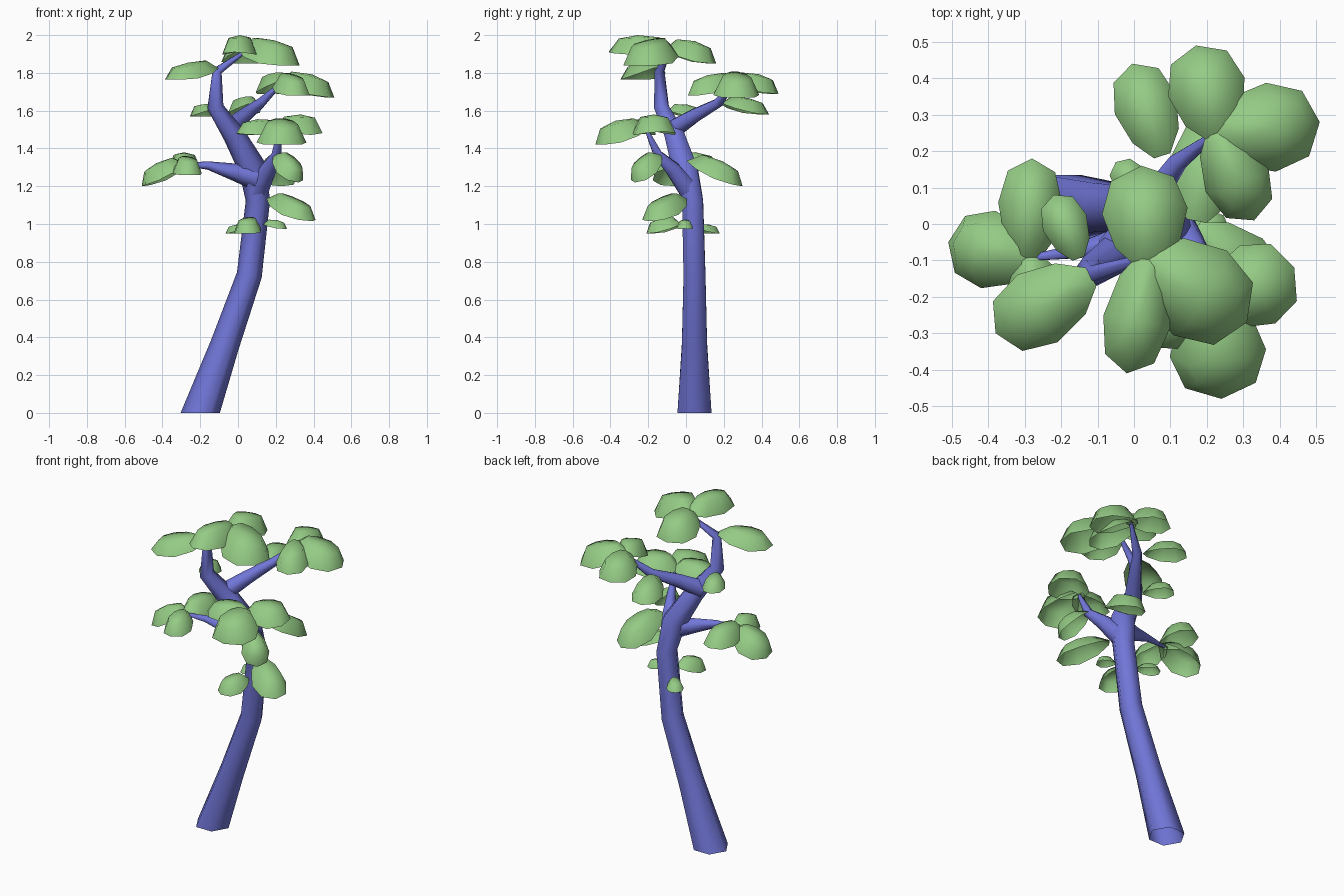
import bpy, bmesh, math
from mathutils import Vector

if "Cube" in bpy.data.objects:
    bpy.data.objects.remove(bpy.data.objects["Cube"])


def material(name, colour):
    m = bpy.data.materials.new(name)
    m.diffuse_color = (*colour, 1)
    m.use_nodes = True
    m.node_tree.nodes["Principled BSDF"].inputs["Base Color"].default_value = m.diffuse_color
    return m


BARK = material("blue bark", (0.165, 0.18, 0.68))
LEAF = material("soft green", (0.30, 0.60, 0.235))


def finish(name, bm, mat):
    me = bpy.data.meshes.new(name)
    bm.to_mesh(me)
    bm.free()
    me.materials.append(mat)
    ob = bpy.data.objects.new(name, me)
    bpy.context.collection.objects.link(ob)
    bpy.ops.object.select_all(action='DESELECT')
    ob.select_set(True)
    bpy.context.view_layer.objects.active = ob
    bpy.ops.object.shade_smooth_by_angle(angle=math.radians(80))
    return ob


def limb(name, path, sides=6, grounded=False):
    """Tapered tube, open at the foot, through (x, y, z, radius) points."""
    bm = bmesh.new()
    pts = [Vector(p[:3]) for p in path]
    rings = []
    side = None
    for i, p in enumerate(pts):
        d = (pts[min(i + 1, len(pts) - 1)] - pts[max(i - 1, 0)]).normalized()
        if grounded and i == 0:
            d = Vector((0, 0, 1))
        if side is None:
            side = Vector((1, 0, 0)) if abs(d.x) < 0.8 else Vector((0, 0, 1))
        side = (side - d * side.dot(d)).normalized()
        other = d.cross(side)
        r = path[i][3]
        rings.append([bm.verts.new(p + r * (math.cos(a) * side + math.sin(a) * other))
                      for a in (math.tau * k / sides for k in range(sides))])
    for a, b in zip(rings, rings[1:]):
        for k in range(sides):
            j = (k + 1) % sides
            bm.faces.new((a[k], a[j], b[j], b[k]))
    bm.faces.new(rings[-1])
    return finish(name, bm, BARK)


def leaf(name, base, tip, width, height, sides=9):
    """Egg-shaped open shell, narrow at the stem, with drooping sides."""
    bm = bmesh.new()
    base, tip = Vector(base), Vector(tip)
    u = tip - base
    v = Vector((0, 0, 1)).cross(u).normalized()
    w = u.normalized().cross(v)

    def ring(scale, lift, droop):
        out = []
        for k in range(sides):
            t = math.tau * (k + 0.5) / sides
            along = (1 - math.cos(t)) / 2
            across = width / 2 * math.sin(t) * (0.75 + 0.42 * along)
            sag = droop * width * math.sin(t) ** 2
            out.append(bm.verts.new(base + u * (0.54 + (along - 0.54) * scale)
                                    + v * across * scale + w * (lift - sag)))
        return out

    rim = ring(1, 0, 0.1)
    inner = ring(0.64, height * 0.82, 0)
    centre = bm.verts.new(base + u * 0.54 + w * height)
    for k in range(sides):
        j = (k + 1) % sides
        bm.faces.new((rim[j], rim[k], inner[k], inner[j]))
        bm.faces.new((inner[j], inner[k], centre))
    # Outside of the shell faces up
    bm.normal_update()
    if sum((f.normal.dot(w) for f in bm.faces)) < 0:
        bmesh.ops.reverse_faces(bm, faces=bm.faces)
    return finish(name, bm, LEAF)


# Trunk and the limb that carries on to the top
limb("trunk", [(-0.2, 0.045, 0, 0.104), (-0.07, 0.045, 0.36, 0.077),
               (0.06, 0.045, 0.73, 0.067), (0.105, 0.035, 1.12, 0.064),
               (0.08, -0.005, 1.29, 0.076), (-0.02, -0.06, 1.47, 0.06),
               (-0.12, -0.13, 1.62, 0.044), (-0.11, -0.14, 1.81, 0.027),
               (0.04, -0.09, 1.915, 0.01)], grounded=True)

# Side branches
limb("back_branch", [(-0.05, -0.07, 1.5, 0.055), (0.03, 0.04, 1.57, 0.042),
                     (0.12, 0.17, 1.64, 0.028), (0.235, 0.255, 1.75, 0.01)])
limb("left_branch", [(0.09, -0.01, 1.25, 0.07), (-0.02, -0.04, 1.275, 0.046),
                     (-0.16, -0.075, 1.31, 0.022), (-0.3, -0.095, 1.315, 0.008)])
limb("right_branch", [(0.1, 0.02, 1.17, 0.06), (0.16, -0.07, 1.29, 0.045),
                      (0.205, -0.15, 1.37, 0.027), (0.22, -0.21, 1.5, 0.01)])

# Leaf clusters: shared stem point, then (tip, width, height) for each leaf
clusters = {
    "top": ((0.04, -0.1, 1.92), [
        ((0.31, -0.27, 1.84), 0.28, 0.095), ((0.02, 0.16, 1.85), 0.24, 0.085),
        ((-0.02, -0.41, 1.91), 0.19, 0.085)]),
    "top_left": ((-0.11, -0.14, 1.83), [((-0.38, -0.3, 1.765), 0.22, 0.06)]),
    "back": ((0.23, 0.25, 1.75), [
        ((0.17, 0.49, 1.69), 0.22, 0.075), ((0.51, 0.28, 1.67), 0.25, 0.085),
        ((0.33, 0.01, 1.68), 0.19, 0.075)]),
    "back_low": ((0.08, 0.18, 1.64), [((-0.005, 0.44, 1.58), 0.18, 0.06)]),
    "high_left": ((-0.15, -0.1, 1.6), [((-0.22, 0.08, 1.57), 0.13, 0.05)]),
    "right": ((0.22, -0.22, 1.5), [
        ((0.24, -0.48, 1.42), 0.27, 0.09), ((0.44, -0.12, 1.49), 0.24, 0.085),
        ((-0.01, -0.28, 1.48), 0.19, 0.065)]),
    "right_low": ((0.2, -0.14, 1.37), [((0.32, -0.27, 1.22), 0.16, 0.065)]),
    "right_rear": ((0.17, 0.0, 1.34), [((0.23, 0.3, 1.2), 0.21, 0.075)]),
    "left": ((-0.29, -0.09, 1.31), [
        ((-0.28, 0.18, 1.29), 0.18, 0.08), ((-0.51, -0.05, 1.2), 0.22, 0.075),
        ((-0.25, -0.29, 1.26), 0.16, 0.07)]),
    "trunk_right": ((0.16, -0.01, 1.14), [((0.395, -0.2, 1.015), 0.2, 0.065)]),
    "trunk_front": ((0.08, -0.02, 1.0), [((0.03, -0.21, 0.95), 0.15, 0.06)]),
    "trunk_small": ((0.13, 0.0, 1.0), [((0.26, -0.01, 0.975), 0.09, 0.035)]),
    "trunk_back": ((0.04, 0.06, 0.975), [((-0.05, 0.17, 0.95), 0.1, 0.035)]),
}
for place, (stem, leaves) in clusters.items():
    for n, (tip, width, height) in enumerate(leaves):
        # Leaves that share a stem overlap a little at its end
        start = Vector(stem)
        if len(leaves) > 1:
            start -= (Vector(tip) - start) * 0.1
        leaf(f"{place}_leaf_{n + 1}", start, tip, width, height)
